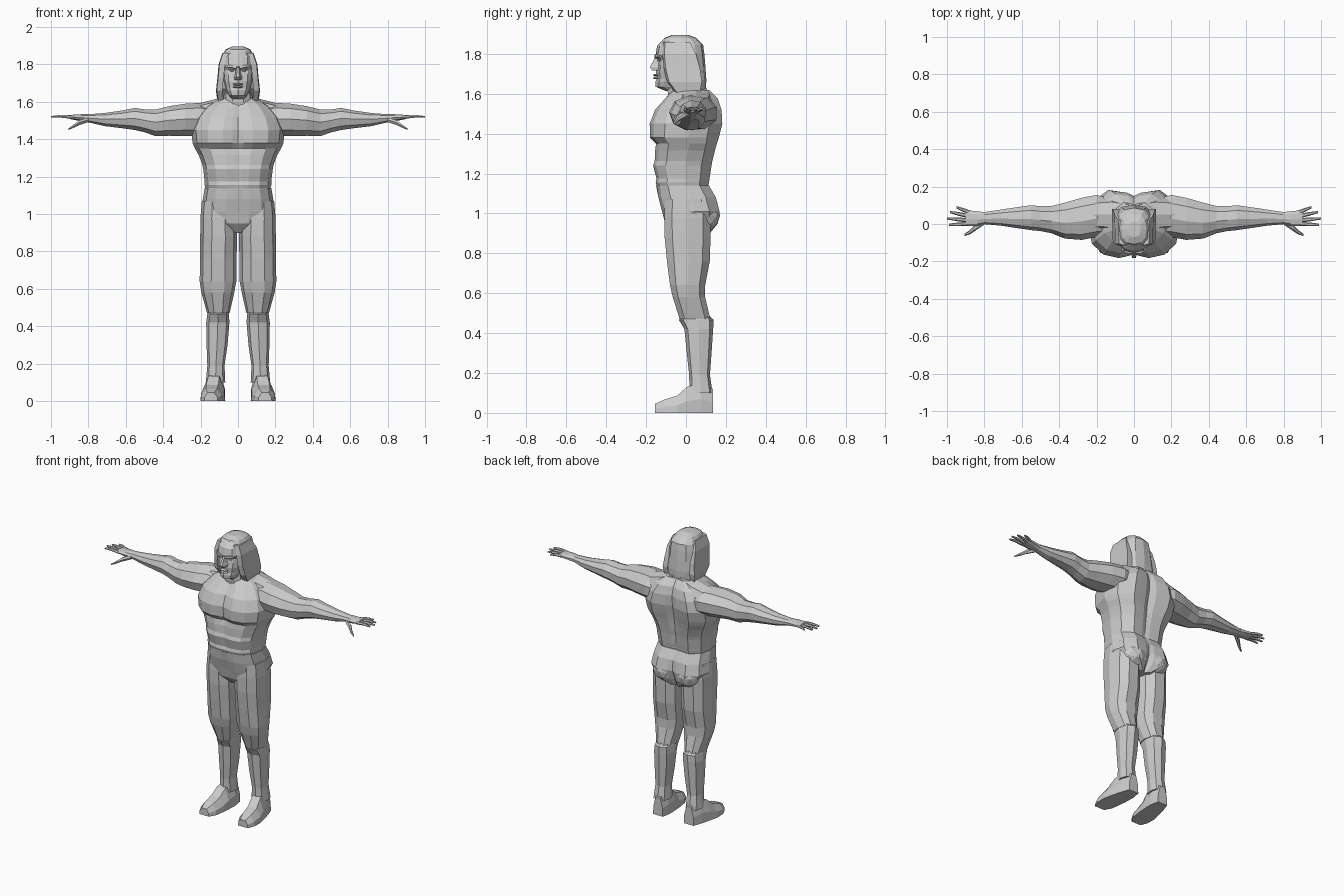
import bpy, bmesh
from math import sin, cos, pi, copysign
from mathutils import Vector, Matrix


def finish(name, bm, mirror):
    bmesh.ops.recalc_face_normals(bm, faces=bm.faces)
    me = bpy.data.meshes.new(name)
    bm.to_mesh(me)
    bm.free()
    ob = bpy.data.objects.new(name, me)
    bpy.context.collection.objects.link(ob)
    if mirror:
        ob.modifiers.new("Mirror", 'MIRROR')
    return ob


def loft(name, rings, mirror=False):
    """Skin a row of equal-length rings and cap both ends."""
    bm = bmesh.new()
    vs = [[bm.verts.new(p) for p in r] for r in rings]
    n = len(vs[0])
    for a, b in zip(vs, vs[1:]):
        for i in range(n):
            j = (i + 1) % n
            bm.faces.new((a[i], a[j], b[j], b[i]))
    bm.faces.new(vs[0])
    bm.faces.new(vs[-1])
    return finish(name, bm, mirror)


def oval(n, ru, rv, p=0.85, turn=0.0):
    """Slightly squared oval."""
    f = lambda t: copysign(abs(t) ** p, t)
    angs = [2 * pi * i / n + turn for i in range(n)]
    return [(ru * f(cos(a)), rv * f(sin(a))) for a in angs]


def z_loft(name, rows, n=10, mirror=False, p=0.85):
    """rows: z, cx, cy, rx, ry"""
    return loft(name, [[(cx + u, cy + v, z) for u, v in oval(n, rx, ry, p)]
                       for z, cx, cy, rx, ry in rows], mirror)


def body_loft(name, rows):
    """rows: z, half width, front centre y, front side y, spine y, back side y"""
    rings = []
    for z, w, yc, yp, ys, yl in rows:
        m = (yp + yl) / 2
        half = [(0.12, yp * .5 + yc * .5), (0.32, yp), (0.65, yp + (m - yp) * .1),
                (0.9, yp + (m - yp) * .42), (1, m + (yl - m) * .1),
                (0.9, m + (yl - m) * .65), (0.55, yl), (0.16, yl * .6 + ys * .4)]
        right = [(w * f, y, z) for f, y in half]
        left = [(-x, y, z) for x, y, z in reversed(right)]
        rings.append([(0, yc, z)] + right + [(0, ys, z)] + left)
    return loft(name, rings)


def blob(name, loc, size, mirror=True, sub=2):
    bm = bmesh.new()
    bmesh.ops.create_icosphere(bm, subdivisions=sub, radius=1,
                               matrix=Matrix.Translation(loc) @ Matrix.Diagonal((*size, 1)))
    return finish(name, bm, mirror)


def finger(name, pts, radii):
    """Six-sided finger along a path that runs mostly in x."""
    loft(name, [[(x, y + u, z + v) for u, v in oval(6, r, r * .85, 1)]
                for (x, y, z), r in zip(pts, radii)], True)


# torso with chest shelf, stomach rows and spine groove
body_loft("torso", [
    (1.10, .165, -.135, -.13, .095, .105),
    (1.155, .178, -.150, -.152, .10, .115),
    (1.175, .178, -.143, -.148, .105, .118),
    (1.24, .186, -.155, -.165, .11, .128),
    (1.262, .190, -.147, -.157, .115, .132),
    (1.315, .210, -.145, -.155, .12, .145),
    (1.35, .230, -.135, -.150, .125, .155),
    (1.38, .243, -.155, -.180, .13, .165),
    (1.45, .250, -.160, -.182, .145, .182),
    (1.52, .225, -.135, -.155, .15, .178),
    (1.575, .175, -.090, -.105, .135, .160),
    (1.62, .105, -.070, -.065, .10, .115)])
# trapezius running from the neck to the shoulder
loft("trapezius", [[(x, cy + u, cz + v) for u, v in oval(8, ry, rz)]
     for x, cy, cz, ry, rz in [(.03, .04, 1.58, .085, .065), (.12, .05, 1.555, .09, .06),
                               (.24, .05, 1.525, .08, .06)]], True)
z_loft("neck", [(1.54, 0, 0, .095, .085), (1.60, 0, -.01, .08, .085), (1.68, 0, -.02, .07, .075)])

# arms: shoulder, upper arm, elbow, forearm, wrist, palm
arm = [(.12, .04, 1.495, .10, .075), (.20, .045, 1.505, .115, .09), (.28, .03, 1.503, .115, .088),
       (.37, .02, 1.497, .098, .080), (.44, .025, 1.487, .075, .072), (.50, .03, 1.498, .068, .062),
       (.55, .035, 1.508, .068, .060), (.62, .035, 1.506, .058, .048), (.71, .035, 1.505, .044, .036),
       (.80, .032, 1.512, .033, .022), (.84, .03, 1.515, .040, .019), (.90, .032, 1.519, .044, .011)]
loft("arm", [[(x, cy + u, cz + v) for u, v in oval(9, ry, rz, .95, .3)]
             for x, cy, cz, ry, rz in arm], True)
# fingers: base and tip in plan
for i, (bx, by, tx, ty) in enumerate([(.88, .062, .95, .09), (.89, .044, .985, .064),
                                      (.89, .02, 1.0, .03), (.89, 0, .99, -.004)]):
    finger(f"finger_{i + 1}", [(bx, by, 1.518), ((bx + tx) / 2, (by + ty) / 2, 1.523),
                               (tx, ty, 1.520)], (.012, .010, .006))
finger("thumb", [(.80, .015, 1.505), (.85, -.02, 1.488), (.875, -.042, 1.472), (.905, -.058, 1.455)],
       (.018, .017, .012, .006))

# trousers: hips, buttocks, legs
body_loft("hips", [
    (1.14, .178, -.150, -.145, .108, .115),
    (1.08, .188, -.138, -.138, .14, .150),
    (1.01, .198, -.118, -.120, .145, .168),
    (.95, .165, -.105, -.105, .12, .160),
    (.90, .055, -.065, -.060, .09, .120)])
blob("buttock", (.085, .085, .99), (.088, .086, .085))
z_loft("trouser_leg", [
    (1.07, .105, .005, .088, .115), (.98, .105, .008, .096, .122), (.88, .104, .008, .098, .120),
    (.76, .105, .012, .098, .112), (.64, .107, .008, .098, .092), (.58, .108, .015, .088, .085),
    (.47, .105, .045, .060, .080)], mirror=True)

# boots: flared cuff and shaft
z_loft("boot_shaft", [
    (.50, .106, .045, .045, .06), (.465, .106, .052, .058, .087), (.42, .108, .064, .062, .072),
    (.30, .112, .066, .056, .062), (.19, .118, .068, .046, .052), (.10, .12, .075, .052, .058)],
    n=8, mirror=True, p=.8)
# foot sections: y, centre x, half width, top z
foot = [(-.155, .145, .036, .046), (-.11, .142, .058, .066), (-.045, .138, .063, .086),
        (.005, .130, .060, .130), (.075, .120, .052, .150), (.135, .115, .036, .120)]
loft("boot_foot", [[(c - w, y, 0), (c + w, y, 0), (c + w * .95, y, t * .45), (c + w * .5, y, t),
                    (c - w * .5, y, t), (c - w * .95, y, t * .45)] for y, c, w, t in foot], True)

# head: face from chin to forehead
body_loft("face", [
    (1.615, .035, -.105, -.10, 0, 0),
    (1.635, .050, -.152, -.143, 0, 0),
    (1.66, .064, -.154, -.143, .02, .02),
    (1.675, .068, -.146, -.138, .02, .02),
    (1.71, .076, -.150, -.140, .02, .02),
    (1.745, .080, -.146, -.134, .02, .02),
    (1.77, .081, -.143, -.130, .02, .02),
    (1.79, .081, -.153, -.150, .02, .02),
    (1.84, .076, -.145, -.140, .02, .02),
    (1.872, .055, -.115, -.110, .02, .02)])
loft("nose", [[(-w, -.135, z), (-w * .45, y, z), (w * .45, y, z), (w, -.135, z)]
     for z, w, y in [(1.785, .012, -.152), (1.75, .015, -.172), (1.732, .022, -.182),
                     (1.716, .021, -.168)]])
blob("eye", (.034, -.134, 1.768), (.014, .009, .007), sub=1)
loft("brow", [[(x, y, z - h), (x, y, z + h), (x, y + .03, z + h), (x, y + .03, z - h)]
     for x, y, z, h in [(.008, -.158, 1.782, .006), (.04, -.156, 1.792, .007),
                        (.066, -.136, 1.788, .004)]], True)
for nm, z, r in [("upper_lip", 1.694, .006), ("lower_lip", 1.680, .007)]:
    blob(nm, (0, -.150, z), (.028, .016, r), mirror=False)

# long hair: cap, back fall and locks framing the face
z_loft("hair_cap", [
    (1.895, 0, -.03, .035, .04), (1.88, 0, -.028, .066, .08), (1.845, 0, -.022, .088, .108),
    (1.80, 0, -.012, .097, .104), (1.74, 0, .002, .100, .095), (1.67, 0, .012, .108, .09),
    (1.61, 0, .045, .088, .055)], n=12, p=.75)
loft("hair_lock", [[(cx - .016, y0, z), (cx + .014, y0 + .01, z), (cx + .018, y1, z),
                    (cx - .016, y1, z)]
     for z, cx, y0, y1 in [(1.86, .066, -.115, .02), (1.80, .086, -.118, .05),
                           (1.73, .092, -.112, .07), (1.66, .100, -.095, .08),
                           (1.605, .092, -.055, .07)]], True)
